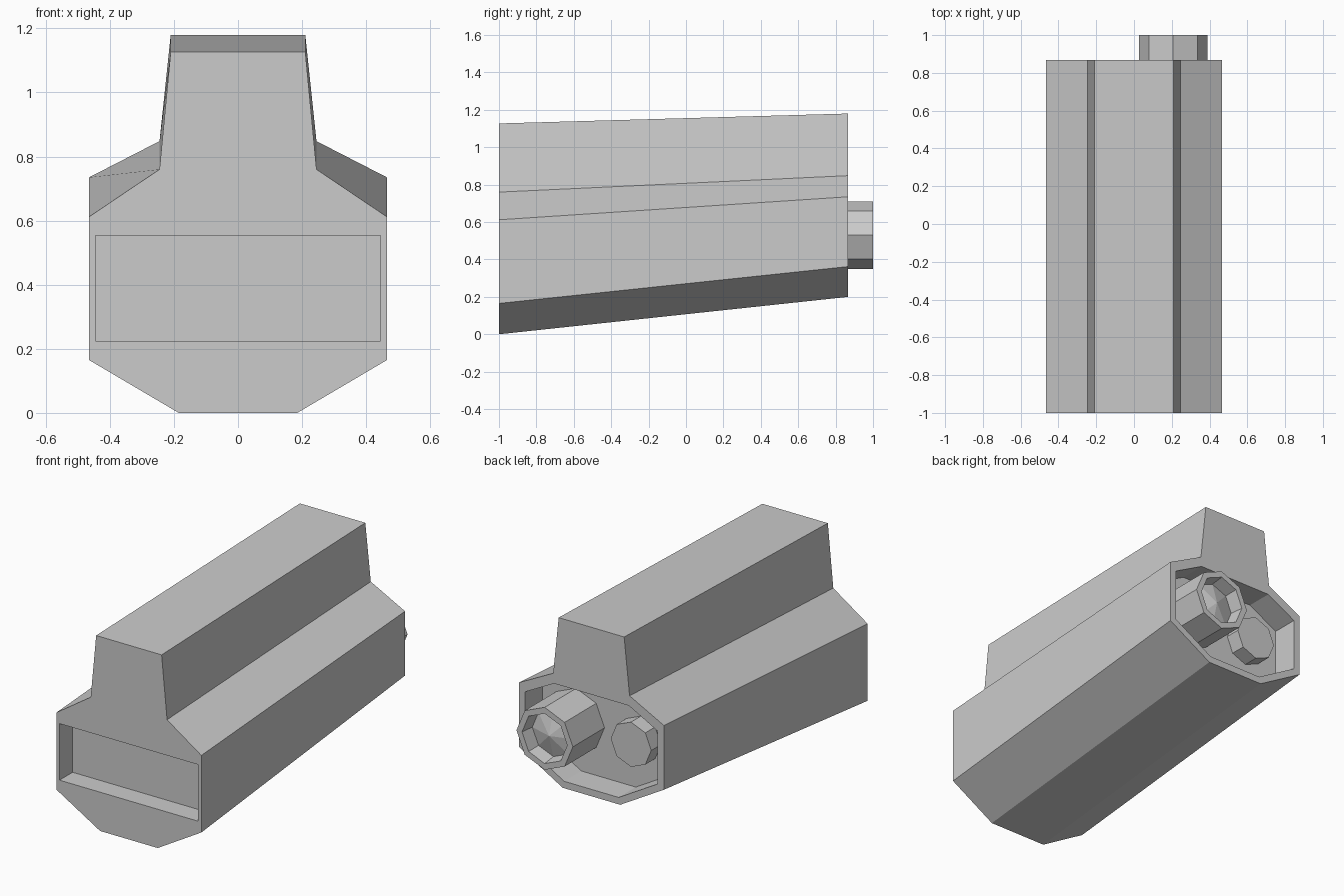
import bpy, bmesh, math
from mathutils import Vector

if "Cube" in bpy.data.objects:
    bpy.data.objects.remove(bpy.data.objects["Cube"])

grey = bpy.data.materials.new("plain grey")
grey.use_nodes = True
colour = (0.6, 0.6, 0.6, 1)
grey.diffuse_color = colour
grey.node_tree.nodes["Principled BSDF"].inputs["Base Color"].default_value = colour


def loft(name, rings, close_start=True, close_end=True):
    """Skin a list of rings; a ring of one point makes a tip."""
    bm = bmesh.new()
    loops = [[bm.verts.new(p) for p in ring] for ring in rings]
    for a, b in zip(loops, loops[1:]):
        n = len(a)
        for i in range(n):
            j = (i + 1) % n
            bm.faces.new((a[i], a[j], b[0]) if len(b) == 1 else (a[i], a[j], b[j], b[i]))
    if close_start:
        bm.faces.new(loops[0])
    if close_end and len(loops[-1]) > 2:
        bm.faces.new(loops[-1])
    bmesh.ops.recalc_face_normals(bm, faces=bm.faces)
    mesh = bpy.data.meshes.new(name)
    bm.to_mesh(mesh)
    bm.free()
    mesh.materials.append(grey)
    obj = bpy.data.objects.new(name, mesh)
    bpy.context.collection.objects.link(obj)
    return obj


def mirrored(half, y):
    """Closed ring at depth y from the (x, z) points of its +x half."""
    return [(x, y, z) for x, z in half] + [(-x, y, z) for x, z in reversed(half)]


def octagon(x, y, z, r):
    return [(x + r * math.cos(i * math.pi / 4), y, z + r * math.sin(i * math.pi / 4))
            for i in range(8)]


def carve(target, cutter):
    mod = target.modifiers.new("recess", "BOOLEAN")
    mod.operation = "DIFFERENCE"
    mod.solver = "EXACT"
    mod.object = cutter
    bpy.context.view_layer.objects.active = target
    bpy.ops.object.modifier_apply(modifier=mod.name)
    bpy.data.objects.remove(cutter)


# Housing: one cross-section, rising towards the back
widths = (0.185, 0.465, 0.465, 0.245, 0.21)
front = zip(widths, (0, 0.165, 0.612, 0.76, 1.127))
back = zip(widths, (0.2, 0.362, 0.735, 0.848, 1.18))
BACK, FLOOR = 0.867, 0.71
housing = loft("housing", [mirrored(list(front), -1), mirrored(list(back), BACK)])

# Rectangular intake sunk into the front
slot = ((0.445, 0.225), (0.445, 0.553))
carve(housing, loft("slot_cutter", [mirrored(slot, -1.1), mirrored(slot, -0.88)]))

# Eight-sided bay sunk into the back
bay = ((0.175, 0.24), (0.425, 0.385), (0.425, 0.692), (0.24, 0.79))
carve(housing, loft("bay_cutter", [mirrored(bay, FLOOR), mirrored(bay, 1)]))

# Long nozzle: hollow tube with a shallow cone inside
X, Z = 0.207, 0.53
loft("long_nozzle", [octagon(X, FLOOR - 0.01, Z, 0.181), octagon(X, 1, Z, 0.181),
                     octagon(X, 1, Z, 0.145), octagon(X, 0.92, Z, 0.135),
                     [(X, 0.96, Z)]])

# Short nozzle: capped stub inside the bay
loft("short_nozzle", [octagon(-X, FLOOR - 0.01, Z, 0.13), octagon(-X, 0.8, Z, 0.13)])
